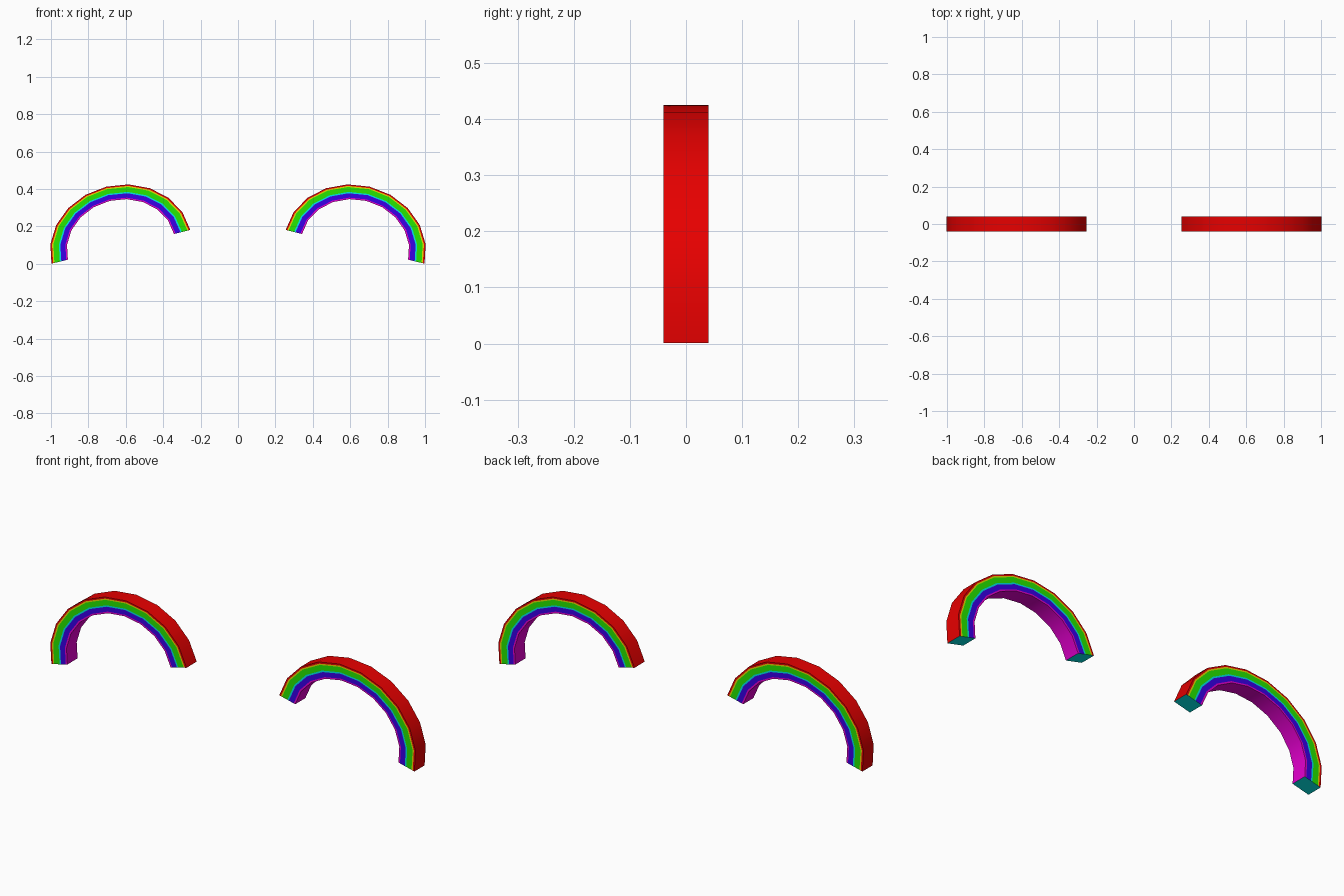
import bpy, bmesh, math

if "Cube" in bpy.data.objects:
    bpy.data.objects.remove(bpy.data.objects["Cube"])

# Flat colours, ordered from the outer edge to the inner edge
COLOURS = [
    ("red", (0.8, 0.0, 0.0)),
    ("yellow", (0.8, 0.72, 0.0)),
    ("green", (0.02, 0.8, 0.0)),
    ("cyan", (0.0, 0.8, 0.8)),
    ("blue", (0.04, 0.0, 0.8)),
    ("magenta", (0.8, 0.0, 0.64)),
]
RED, CYAN, MAGENTA = 0, 3, 5
MATS = []
for name, rgb in COLOURS:
    m = bpy.data.materials.new(name)
    m.diffuse_color = (*rgb, 1)
    m.use_nodes = True
    m.node_tree.nodes["Principled BSDF"].inputs["Base Color"].default_value = m.diffuse_color
    MATS.append(m)

# Half ellipse, tilted, with concentric colour bands
CX, CZ = 0.626, 0.091
A, B = 0.382, 0.331
TILT = math.atan2(0.18, 0.742)
INNER = 0.764
BANDS = [0, 0.1, 0.18, 0.51, 0.6, 0.9, 1]   # band limits across the thickness
SEGS, HALF = 10, 0.04


def arch(name, side):
    bm = bmesh.new()

    def point(i, f, y):
        t = math.pi * i / SEGS
        s = 1 + (INNER - 1) * f
        u, v = A * s * math.cos(t), B * s * math.sin(t)
        x = -CX + u * math.cos(TILT) - v * math.sin(TILT)
        z = CZ + u * math.sin(TILT) + v * math.cos(TILT)
        return bm.verts.new((-side * x, y, z))

    n = len(BANDS) - 1
    front, back = [[[point(i, f, y) for f in BANDS] for i in range(SEGS + 1)]
                   for y in (-HALF, HALF)]

    def face(verts, mat):
        bm.faces.new(verts).material_index = mat

    for i in range(SEGS):
        # striped front and back
        for g in (front, back):
            for j in range(n):
                face([g[i][j], g[i + 1][j], g[i + 1][j + 1], g[i][j + 1]], j)
        # outer and inner skins
        for j, mat in ((0, RED), (n, MAGENTA)):
            face([front[i][j], front[i + 1][j], back[i + 1][j], back[i][j]], mat)
    # end caps
    for i in (0, SEGS):
        for j in range(n):
            face([front[i][j], front[i][j + 1], back[i][j + 1], back[i][j]], CYAN)

    bmesh.ops.recalc_face_normals(bm, faces=bm.faces)
    # smooth skins with crisp rims
    for f in bm.faces:
        f.smooth = True
    for e in bm.edges:
        e.smooth = e.calc_face_angle(0) < math.radians(40)
    me = bpy.data.meshes.new(name)
    bm.to_mesh(me)
    bm.free()
    for m in MATS:
        me.materials.append(m)
    bpy.context.collection.objects.link(bpy.data.objects.new(name, me))


# Mirrored pair
arch("left_rainbow_arch", -1)
arch("right_rainbow_arch", 1)
